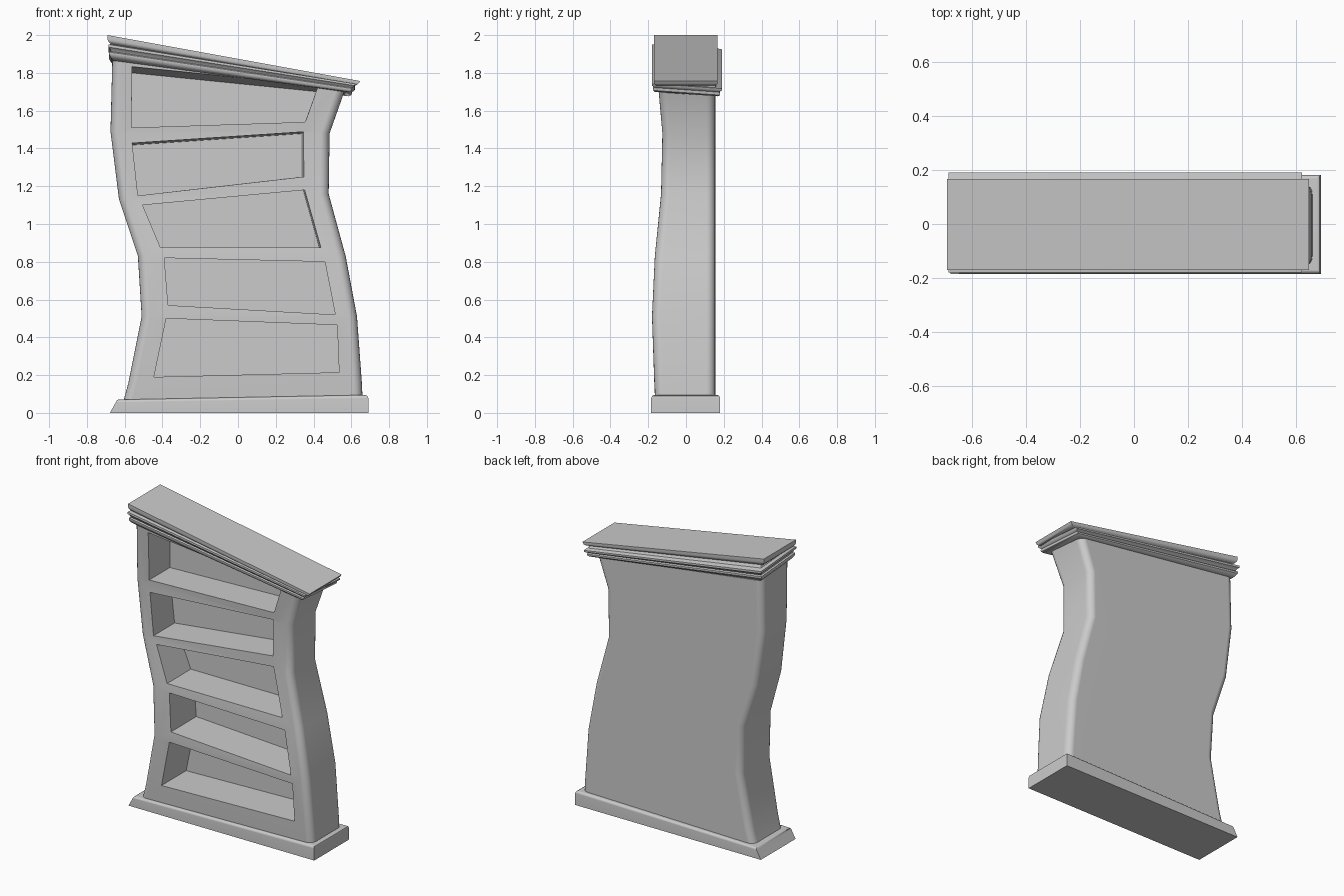
import bpy, bmesh, math

if "Cube" in bpy.data.objects:
    bpy.data.objects.remove(bpy.data.objects["Cube"])


def rect_ring(x0, x1, y0, y1, zl, zr, r=0.0, tilt=0.0, seg=5):
    """Rectangle (optionally rounded) whose height runs from zl at x0 to zr at x1."""
    pts = []
    for cx, cy, a0 in ((x0 + r, y0 + r, 180), (x1 - r, y0 + r, 270),
                       (x1 - r, y1 - r, 0), (x0 + r, y1 - r, 90)):
        for i in range(seg + 1 if r else 1):
            a = math.radians(a0 + 90 * i / seg)
            x, y = cx + r * math.cos(a), cy + r * math.sin(a)
            if not r:
                x, y = cx, cy
            pts.append((x, y, zl + (zr - zl) * (x - x0) / (x1 - x0) + tilt * y))
    return pts


def loft(name, rings):
    """Closed skin through a stack of rings with equal point counts."""
    bm = bmesh.new()
    loops = [[bm.verts.new(p) for p in ring] for ring in rings]
    n = len(loops[0])
    for a, b in zip(loops, loops[1:]):
        for i in range(n):
            j = (i + 1) % n
            bm.faces.new((a[i], a[j], b[j], b[i]))
    bm.faces.new(loops[0][::-1])
    bm.faces.new(loops[-1])
    bmesh.ops.recalc_face_normals(bm, faces=bm.faces)
    me = bpy.data.meshes.new(name)
    bm.to_mesh(me)
    bm.free()
    ob = bpy.data.objects.new(name, me)
    bpy.context.collection.objects.link(ob)
    return ob


def activate(ob):
    bpy.ops.object.select_all(action='DESELECT')
    ob.select_set(True)
    bpy.context.view_layer.objects.active = ob


def smooth(ob, angle):
    activate(ob)
    bpy.ops.object.shade_smooth_by_angle(angle=math.radians(angle))
    ob.modifiers.new("even_shading", 'WEIGHTED_NORMAL').keep_sharp = True


# Wavy cabinet body: left x, left z, right x, right z, front y
levels = [(-.61, .05, .66, .07, -.163), (-.58, .16, .655, .17, -.168),
          (-.51, .51, .63, .51, -.18), (-.53, .83, .57, .83, -.165),
          (-.63, 1.13, .48, 1.16, -.132), (-.675, 1.49, .485, 1.48, -.125),
          (-.665, 1.88, .57, 1.72, -.147)]
body = loft("cabinet_body", [rect_ring(xl, xr, yf, .155, zl, zr, r=.045)
                             for xl, zl, xr, zr, yf in levels])

# Five crooked shelf openings: corners anticlockwise from bottom left,
# then how far the ceiling drops and the right wall moves in at the back
openings = [
    ([(-.445, .19), (.535, .215), (.525, .465), (-.38, .50)], 0, 0),
    ([(-.37, .57), (.515, .52), (.46, .80), (-.39, .82)], 0, 0),
    ([(-.41, .875), (.44, .875), (.355, 1.18), (-.505, 1.10)], 0, .01),
    ([(-.53, 1.15), (.35, 1.25), (.35, 1.49), (-.56, 1.43)], .012, .015),
    ([(-.565, 1.51), (.355, 1.54), (.425, 1.735), (-.56, 1.835)], .035, 0)]
for quad, drop, inset in openings:
    front = [(x, -.16 if drop else -.2, z) for x, z in quad]
    back = [(x - (inset if i in (1, 2) else 0), .09, z - (drop if i > 1 else 0))
            for i, (x, z) in enumerate(quad)]
    cutter = loft("shelf_cutter", [front, back])
    cutter.hide_render = True
    cut = body.modifiers.new("shelf_opening", 'BOOLEAN')
    cut.operation, cut.solver, cut.object = 'DIFFERENCE', 'EXACT', cutter
    activate(body)
    bpy.ops.object.modifier_apply(modifier=cut.name)
    bpy.data.objects.remove(cutter)
smooth(body, 35)

# Plinth with a softened top edge
plinth = loft("plinth", [rect_ring(*r) for r in (
    (-.678, .69, -.184, .181, 0, 0), (-.647, .69, -.184, .181, .056, .078),
    (-.643, .686, -.18, .177, .065, .089), (-.634, .675, -.17, .168, .07, .095))])
smooth(plinth, 40)

# Stepped moulding below the top, leaning slightly to the back
moulding = loft("cornice_moulding", [rect_ring(*r, tilt=-.07) for r in (
    (-.66, .565, -.148, .158, 1.855, 1.69), (-.672, .588, -.165, .17, 1.868, 1.688),
    (-.682, .6, -.174, .18, 1.885, 1.695), (-.682, .603, -.174, .18, 1.898, 1.705),
    (-.672, .603, -.166, .172, 1.902, 1.71), (-.676, .608, -.17, .178, 1.914, 1.713),
    (-.686, .617, -.18, .19, 1.924, 1.72), (-.686, .62, -.18, .19, 1.938, 1.73),
    (-.665, .605, -.155, .16, 1.942, 1.735), (-.655, .6, -.145, .15, 1.96, 1.75))])
smooth(moulding, 40)

# Sloping top slab with a rounded underside
slab = loft("top_slab", [rect_ring(*r) for r in (
    (-.662, .615, -.148, .145, 1.945, 1.732), (-.675, .624, -.158, .155, 1.953, 1.734),
    (-.686, .633, -.166, .163, 1.965, 1.739), (-.69, .638, -.17, .167, 1.976, 1.744),
    (-.69, .646, -.17, .167, 2.0, 1.757))])
smooth(slab, 40)
